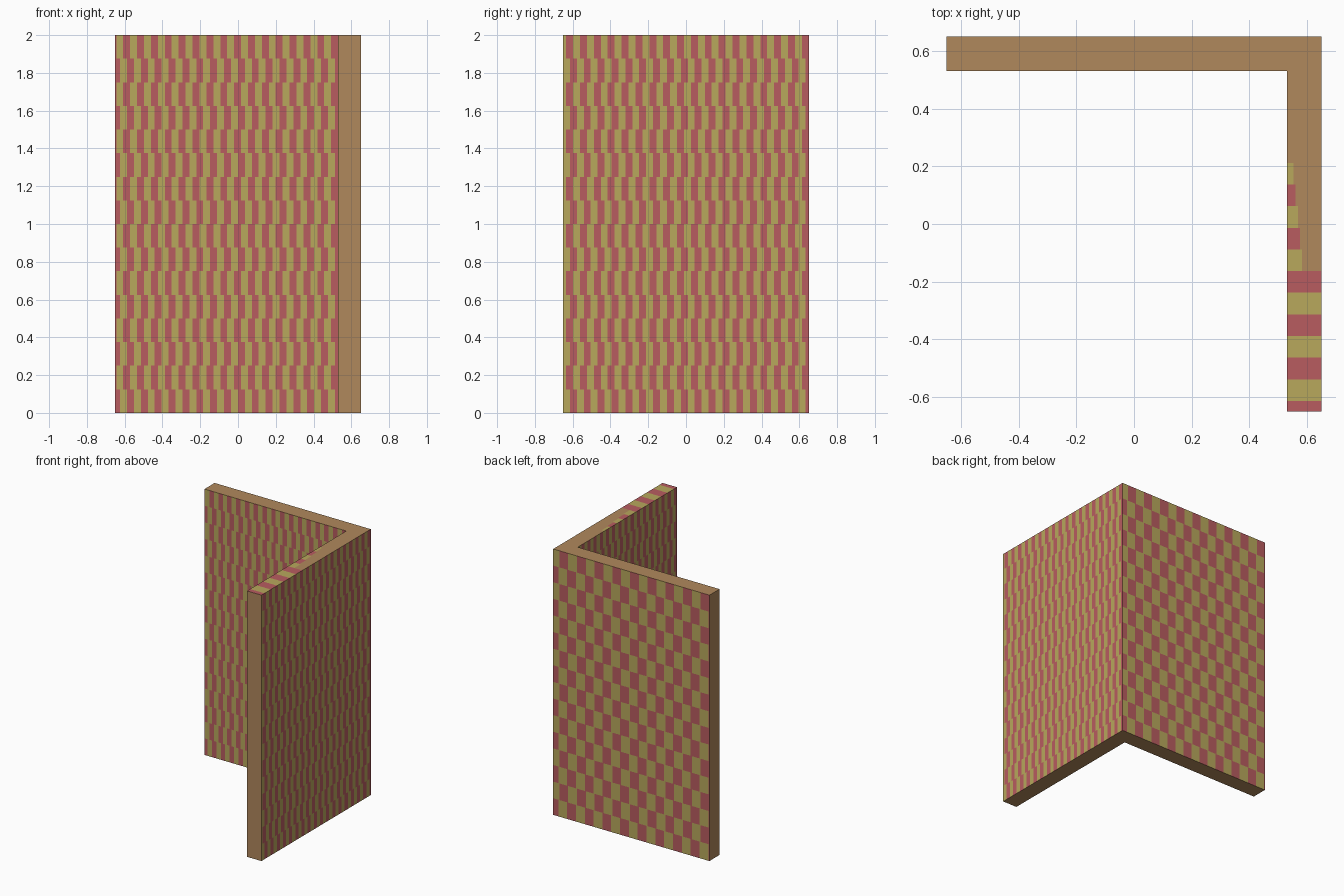
import bpy, bmesh
from mathutils import Vector

if "Cube" in bpy.data.objects:
    bpy.data.objects.remove(bpy.data.objects["Cube"])

O, T, H = 0.65, 0.12, 2.0          # half width, wall thickness, height
I = O - T                          # inner wall plane
ROWS = 16
RH = H / ROWS
UP = Vector((0, 0, 1))


def lin(c):
    c /= 255
    return c / 12.92 if c < 0.04045 else ((c + 0.055) / 1.055) ** 2.4


def material(name, r, g, b):
    m = bpy.data.materials.new(name)
    m.diffuse_color = (lin(r), lin(g), lin(b), 1)
    m.use_nodes = True
    m.node_tree.nodes["Principled BSDF"].inputs["Base Color"].default_value = m.diffuse_color
    return m


MATS = [material("brown", 176, 136, 92),
        material("brick red", 184, 92, 96),
        material("mustard yellow", 184, 168, 92)]
BROWN, RED, YELLOW = range(3)


def face(bm, pts, mat):
    f = bm.faces.new([bm.verts.new(p) for p in pts])
    f.material_index = mat


def finish(bm, name):
    me = bpy.data.meshes.new(name)
    bmesh.ops.remove_doubles(bm, verts=bm.verts, dist=1e-5)
    bm.to_mesh(me)
    bm.free()
    for m in MATS:
        me.materials.append(m)
    bpy.context.collection.objects.link(bpy.data.objects.new(name, me))


def stripes(length, width, shift):
    """Alternating spans; the last span at zero shift ends the panel in red."""
    k, end = 0, length + shift - 2 * width * (shift > 0) + 2 * width
    while end > 0:
        a, b = max(0, end - width), min(length, end)
        if b - a > 1e-5:
            yield a, b, RED if k % 2 == 0 else YELLOW
        end -= width
        k += 1


def brick_panel(name, start, along, length, width, shift):
    """Vertical face made of courses of alternating bricks."""
    bm = bmesh.new()
    s, d = Vector(start), Vector(along)
    for r in range(ROWS):
        z0, z1 = UP * (r * RH), UP * ((r + 1) * RH)
        for a, b, m in stripes(length, width, 0 if r % 2 else shift):
            p, q = s + d * a, s + d * b
            face(bm, [p + z0, q + z0, q + z1, p + z1], m)
    finish(bm, name)


# Patterned wall faces, narrow bricks everywhere except the wide back face
N = 0.0367
brick_panel("back_wall_inner_face", (-O, I, 0), (1, 0, 0), O + I, N, 0.02)
brick_panel("side_wall_outer_face", (O, -O, 0), (0, 1, 0), 2 * O, N, 0.02)
brick_panel("side_wall_inner_face", (I, I, 0), (0, -1, 0), O + I, N, 0.02)
brick_panel("back_wall_outer_face", (O, O, 0), (-1, 0, 0), 2 * O, 0.0735, 0.065)

# Plain wall ends and underside
bm = bmesh.new()
face(bm, [(I, -O, 0), (O, -O, 0), (O, -O, H), (I, -O, H)], BROWN)
face(bm, [(-O, O, 0), (-O, I, 0), (-O, I, H), (-O, O, H)], BROWN)
face(bm, [(-O, I, 0), (-O, O, 0), (O, O, 0), (O, I, 0)], BROWN)
face(bm, [(I, -O, 0), (I, I, 0), (O, I, 0), (O, -O, 0)], BROWN)
finish(bm, "wall_ends_and_base")

# Top: plain on the back wall, banded on the side wall and fading to plain
bm = bmesh.new()
face(bm, [(-O, I, H), (O, I, H), (O, O, H), (-O, O, H)], BROWN)
edges = [-O] + [-0.613 + 0.075 * i for i in range(12)] + [I]
for i, (a, b) in enumerate(zip(edges, edges[1:])):
    mid = (a + b) / 2
    split = O if mid < -0.2 else max(I, O - 0.06 - 0.1 * (mid + 0.2))
    band = RED if i % 2 == 0 else YELLOW
    if mid > 0.27:
        split = I
    for x0, x1, m in ((I, split, band), (split, O, BROWN)):
        if x1 - x0 > 1e-4:
            face(bm, [(x0, a, H), (x1, a, H), (x1, b, H), (x0, b, H)], m)
finish(bm, "wall_top")
